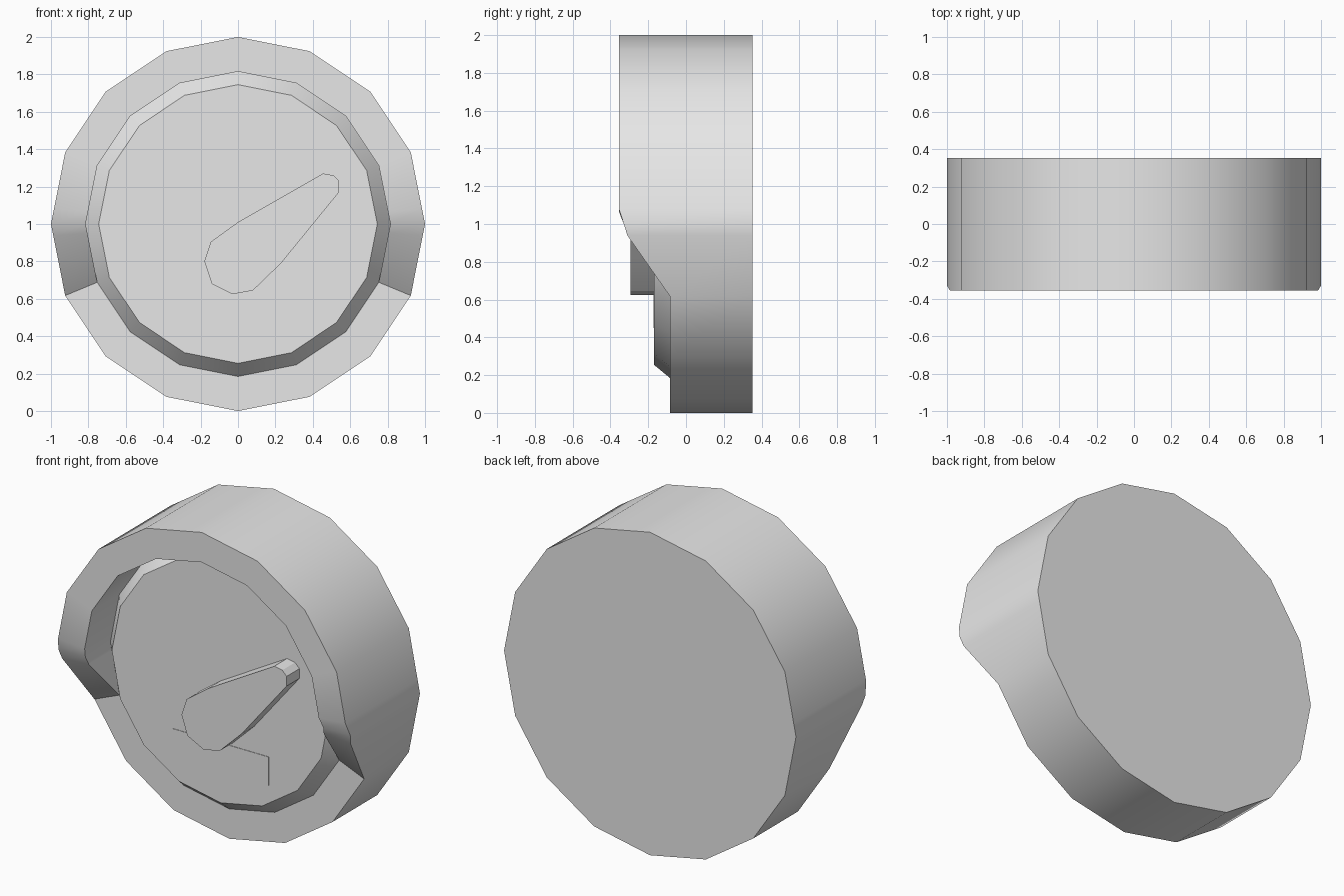
import bpy, bmesh, math

cube = bpy.data.objects.get("Cube")
if cube:
    bpy.data.objects.remove(cube, do_unlink=True)

grey = bpy.data.materials.new("light grey")
grey.use_nodes = True
colour = (0.8, 0.8, 0.8, 1)
grey.diffuse_color = colour
grey.node_tree.nodes["Principled BSDF"].inputs["Base Color"].default_value = colour

SIDES = 16
BACK, FLOOR, DIAL, HOOD = 0.352, -0.085, -0.17, -0.355
OUTER, BORE, FACE = 1.0, 0.815, 0.745


def finish(bm, name):
    bmesh.ops.remove_doubles(bm, verts=bm.verts, dist=0.0001)
    bmesh.ops.recalc_face_normals(bm, faces=bm.faces)
    mesh = bpy.data.meshes.new(name)
    bm.to_mesh(mesh)
    bm.free()
    mesh.materials.append(grey)
    obj = bpy.data.objects.new(name, mesh)
    bpy.context.collection.objects.link(obj)
    bpy.ops.object.select_all(action="DESELECT")
    obj.select_set(True)
    bpy.context.view_layer.objects.active = obj
    bpy.ops.object.shade_smooth_by_angle(angle=math.radians(30))
    return obj


def rim_point(u, radius):
    """Point on the sided rim; u counts corners clockwise from the top."""
    k = math.floor(u)
    a, b = (math.tau * n / SIDES for n in (k, k + 1))
    t = u - k
    return (radius * ((1 - t) * math.sin(a) + t * math.sin(b)),
            1 + radius * ((1 - t) * math.cos(a) + t * math.cos(b)))


def loop(bm, columns, radius, depth):
    verts = []
    for u in columns:
        x, z = rim_point(u, radius)
        verts.append(bm.verts.new((x, depth(u), z)))
    return verts


def bridge(bm, a, b):
    for i in range(len(a)):
        j = (i + 1) % len(a)
        bm.faces.new((a[i], a[j], b[j], b[i]))


def hood_depth(u):
    """Front edge: full hood above, sloping back to the low rim below."""
    d = min(u, SIDES - u)
    steps = [(0, HOOD), (3.79, HOOD), (4.16, -0.31), (5, FLOOR), (8, FLOOR)]
    for (d0, y0), (d1, y1) in zip(steps, steps[1:]):
        if d <= d1:
            return y0 + (y1 - y0) * (d - d0) / (d1 - d0)
    return FLOOR


# Housing: closed back, outer wall, hooded front and bore
columns = sorted(list(range(SIDES)) + [3.79, 4.16, SIDES - 4.16, SIDES - 3.79])
bm = bmesh.new()
rings = [loop(bm, columns, OUTER, lambda u: BACK),
         loop(bm, columns, OUTER, hood_depth),
         loop(bm, columns, BORE, hood_depth),
         loop(bm, columns, BORE, lambda u: FLOOR)]
bm.faces.new(rings[0])
for a, b in zip(rings, rings[1:]):
    bridge(bm, a, b)
bmesh.ops.dissolve_degenerate(bm, dist=0.0001, edges=bm.edges)
finish(bm, "housing")

# Dial: raised disc with a sloped edge
bm = bmesh.new()
rings = [loop(bm, range(SIDES), BORE, lambda u: FLOOR + 0.01),
         loop(bm, range(SIDES), BORE, lambda u: FLOOR),
         loop(bm, range(SIDES), FACE, lambda u: DIAL)]
bm.faces.new(rings[0])
for a, b in zip(rings, rings[1:]):
    bridge(bm, a, b)
bm.faces.new(rings[-1])
finish(bm, "dial")


def plate(name, outline, front, back):
    """Extrude an x, z outline through the depth."""
    bm = bmesh.new()
    a, b = ([bm.verts.new((x, y, z)) for x, z in outline] for y in (front, back))
    bm.faces.new(a)
    bm.faces.new(b)
    bridge(bm, a, b)
    return finish(bm, name)


# Needle
plate("needle", [(0.455, 1.27), (0.51, 1.26), (0.54, 1.23), (0.54, 1.17),
                 (0.23, 0.79), (0.08, 0.645), (-0.03, 0.625), (-0.14, 0.68),
                 (-0.18, 0.8), (-0.145, 0.905), (0, 1.01)], -0.295, DIAL + 0.005)

# Readout panel under the needle
plate("readout_panel", [(-0.33, 0.45), (0.33, 0.45), (0.33, 0.628), (-0.33, 0.628)],
      DIAL - 0.003, DIAL + 0.003)
